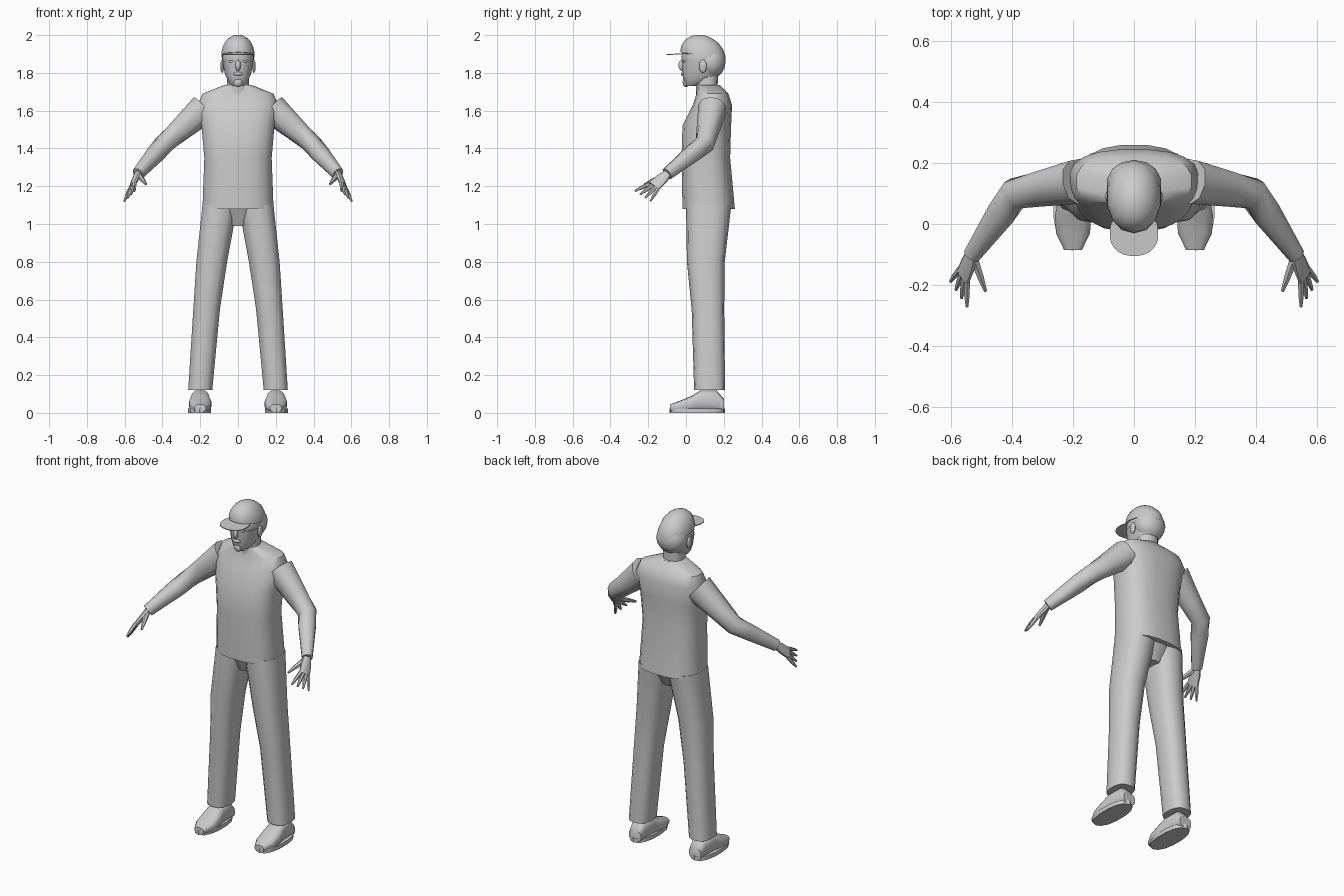
import bpy
import bmesh
import math
from mathutils import Vector

if "Cube" in bpy.data.objects:
    bpy.data.objects.remove(bpy.data.objects["Cube"], do_unlink=True)

# One plain grey for the whole figure
GREY = (0.6, 0.6, 0.6, 1)
grey = bpy.data.materials.new("plain_grey")
grey.use_nodes = True
grey.diffuse_color = GREY
grey.node_tree.nodes["Principled BSDF"].inputs["Base Color"].default_value = GREY


def loft(name, rings, side=1, count=14, power=2.3):
    """Skin a row of rounded sections, each given as centre, half axis, half axis."""
    bm = bmesh.new()
    loops = []
    for centre, across, along in rings:
        loop = []
        for i in range(count):
            angle = math.tau * (i + 0.5) / count
            c, s = math.cos(angle), math.sin(angle)
            point = (Vector(centre)
                     + Vector(across) * math.copysign(abs(c) ** (2 / power), c)
                     + Vector(along) * math.copysign(abs(s) ** (2 / power), s))
            point.x *= side
            loop.append(bm.verts.new(point))
        loops.append(loop)
    for low, high in zip(loops, loops[1:]):
        for i in range(count):
            j = (i + 1) % count
            bm.faces.new((low[i], low[j], high[j], high[i]))
    bm.faces.new(loops[0])
    bm.faces.new(loops[-1])
    bmesh.ops.recalc_face_normals(bm, faces=bm.faces)
    for face in bm.faces:
        face.smooth = True
    for edge in bm.edges:
        edge.smooth = edge.calc_face_angle(0) < math.radians(42)
    mesh = bpy.data.meshes.new(name)
    bm.to_mesh(mesh)
    bm.free()
    mesh.materials.append(grey)
    bpy.context.collection.objects.link(bpy.data.objects.new(name, mesh))


def level(z, width, y, depth, x=0, tilt=0):
    """Horizontal section from its height, half sizes and middle; tilt lowers the back."""
    return (x, y, z), (width, 0, 0), (0, depth, -tilt)


def blob(name, centre, radii, side=1, start=-1, tilt=0, steps=8):
    """Ellipsoid stacked from horizontal sections; start=0 makes an upper dome."""
    x, y, z = centre
    width, depth, height = radii
    rings = []
    for i in range(steps + 1):
        angle = math.pi / 2 * 0.95 * (start + (1 - start) * i / steps)
        c = math.cos(angle)
        rings.append(level(z + height * math.sin(angle), width * c, y, depth * c, x, tilt * c))
    loft(name, rings, side, power=2.1)


def tube(name, points, widths, heights, side, across=None, count=10):
    """Sections square to a path, with half widths and half heights along it."""
    rings = []
    for i, point in enumerate(points):
        before = points[max(i - 1, 0)]
        after = points[min(i + 1, len(points) - 1)]
        heading = (after - before).normalized()
        wide = across or heading.cross(Vector((0, 0, 1)))
        wide = (wide - heading * wide.dot(heading)).normalized()
        rings.append((point, wide * widths[i], heading.cross(wide) * heights[i]))
    loft(name, rings, side, count)


# Shirt, from hem to collar
hem = level(1.08, 0.19, 0.12, 0.14)
waist = level(1.35, 0.18, 0.105, 0.13)
chest = level(1.52, 0.195, 0.11, 0.13)
yoke = level(1.63, 0.215, 0.14, 0.105)
shoulder_line = level(1.69, 0.19, 0.14, 0.085)
collar = level(1.735, 0.075, 0.12, 0.06)
loft("shirt_body", (hem, waist, chest, yoke, shoulder_line, collar), count=20, power=2.6)

# Trouser seat joining the legs
crotch = level(0.99, 0.05, 0.115, 0.07)
seat = level(1.1, 0.18, 0.12, 0.12)
loft("trouser_seat", (crotch, seat))

# Neck, jaw and skull
loft("neck", (level(1.66, 0.06, 0.11, 0.055), level(1.8, 0.058, 0.11, 0.06)))
chin = level(1.73, 0.03, 0.03, 0.03)
jaw = level(1.75, 0.05, 0.05, 0.06)
mouth_line = level(1.79, 0.07, 0.08, 0.1)
cheeks = level(1.86, 0.084, 0.09, 0.113)
loft("jaw", (chin, jaw, mouth_line, cheeks))
blob("skull", (0, 0.09, 1.88), (0.085, 0.115, 0.11))
blob("hair", (0, 0.13, 1.86), (0.09, 0.08, 0.09))

# Face features
blob("nose", (0, -0.02, 1.84), (0.015, 0.02, 0.03))
blob("lips", (0, -0.015, 1.795), (0.027, 0.012, 0.01))
blob("chin_beard", (0, 0, 1.75), (0.024, 0.018, 0.025))

# Cap with a thin rounded brim
blob("cap_crown", (0, 0.09, 1.89), (0.09, 0.12, 0.11), start=0, tilt=0.02)
brim = [level(z, 0.08, -0.03, 0.075, tilt=-0.004) for z in (1.898, 1.903)]
loft("cap_brim", brim, count=24)

for word, side in (("left", 1), ("right", -1)):
    blob(word + "_ear", (0.084, 0.09, 1.835), (0.01, 0.02, 0.035), side)
    blob(word + "_eye", (0.034, -0.008, 1.86), (0.014, 0.009, 0.007), side)

    # Sleeve, bent forward at the elbow
    shoulder = Vector((0.18, 0.14, 1.61))
    elbow = Vector((0.39, 0.1, 1.425))
    wrist = Vector((0.53, -0.1, 1.265))
    upper_arm = shoulder.lerp(elbow, 0.6)
    forearm = elbow.lerp(wrist, 0.3)
    tube(word + "_sleeve", (shoulder, upper_arm, elbow, forearm, wrist),
         (0.075, 0.06, 0.052, 0.05, 0.03), (0.082, 0.062, 0.052, 0.048, 0.034), side)

    # Palm, thumb and a fan of four fingers
    spread = Vector((0.42, 0.75, -0.51))
    knuckles = Vector((0.56, -0.17, 1.2))
    tube(word + "_palm", (wrist, wrist.lerp(knuckles, 0.4), knuckles),
         (0.024, 0.033, 0.036), (0.018, 0.017, 0.012), side, spread)
    inner_reach = Vector((0, -0.08, -0.04))
    outer_reach = Vector((0.03, -0.04, -0.065))
    for i, finger in enumerate(("index", "middle", "ring", "little")):
        base = knuckles + spread * 0.019 * (i - 1.5)
        tip = base + inner_reach.lerp(outer_reach, i / 3)
        radii = (0.011, 0.01, 0.005)
        tube(f"{word}_{finger}_finger", (base, base.lerp(tip, 0.5), tip),
             radii, radii, side, count=6)
    thumb_tip = Vector((0.487, -0.22, 1.21))
    radii = (0.016, 0.012, 0.006)
    tube(word + "_thumb", (wrist, wrist.lerp(thumb_tip, 0.6), thumb_tip),
         radii, radii, side, count=6)

    # Trouser leg, slanting out to the ankle
    cuff = level(0.12, 0.065, 0.125, 0.082, x=0.2)
    knee = level(0.55, 0.072, 0.116, 0.086, x=0.166)
    thigh = level(0.8, 0.083, 0.105, 0.1, x=0.139)
    hip = level(1.1, 0.095, 0.12, 0.12, x=0.095)
    loft(word + "_trouser_leg", (cuff, knee, thigh, hip), side, power=2.5)

    # Shoe upper from toe to heel, on a flat sole
    upper = []
    for y, width, top in ((-0.085, 0.03, 0.05), (-0.03, 0.057, 0.07), (0.03, 0.06, 0.095),
                          (0.08, 0.05, 0.126), (0.16, 0.047, 0.126), (0.2, 0.04, 0.08)):
        upper.append(((0.2, y, top / 2), (width, 0, 0), (0, 0, top / 2 - 0.005)))
    loft(word + "_shoe_upper", upper, side, power=2.8)
    sole = [level(z, 0.062, 0.06, 0.147, x=0.203) for z in (0, 0.024)]
    loft(word + "_shoe_sole", sole, side)
